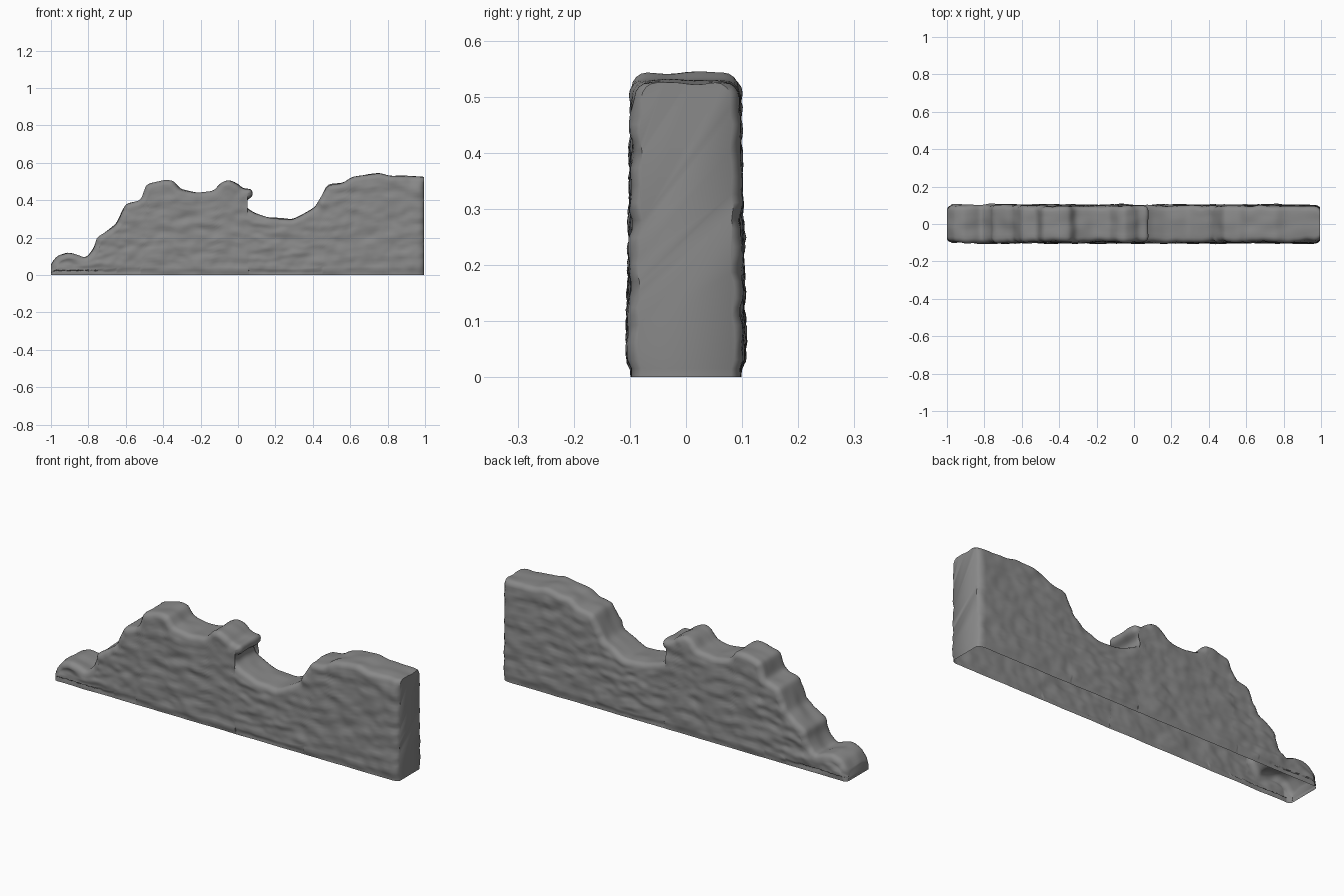
import bpy, bmesh, math
from mathutils import Vector, noise

default = bpy.data.objects.get("Cube")
if default:
    bpy.data.objects.remove(default, do_unlink=True)

# Broken top edge of the wall (x, z), walked from the low end to the tall end
CREST = [
    (-1, .05), (-.965, .1), (-.91, .12), (-.86, .11), (-.815, .09), (-.785, .12),
    (-.765, .155), (-.757, .2), (-.7, .235), (-.65, .27), (-.62, .335), (-.6, .38),
    (-.52, .4), (-.49, .485), (-.39, .51), (-.345, .505), (-.31, .455), (-.22, .44),
    (-.13, .45), (-.09, .495), (-.05, .51), (0, .485), (.025, .46), (.075, .46),
    (.08, .42), (.04, .4), (.04, .36), (.09, .33), (.17, .305), (.29, .295),
    (.34, .32), (.41, .36), (.45, .43), (.48, .48), (.56, .49), (.61, .525),
    (.76, .545), (.81, .53), (.995, .525)]
COLUMNS, ROWS, ARC, TOP = 240, 32, 4, 8
HALF, ROUND = .103, .028


def resample(points, count):
    """Even steps along a polyline, lightly smoothed."""
    pts = [Vector(p) for p in points]
    lengths = [(b - a).length for a, b in zip(pts, pts[1:])]
    step, out, seg, passed = sum(lengths) / count, [], 0, 0
    for i in range(count + 1):
        d = i * step
        while seg < len(lengths) - 1 and d > passed + lengths[seg]:
            passed += lengths[seg]
            seg += 1
        out.append(pts[seg].lerp(pts[seg + 1], min(1, (d - passed) / lengths[seg])))
    for _ in range(3):
        out = [out[0]] + [(a + b * 2 + c) / 4 for a, b, c in zip(out, out[1:], out[2:])] + [out[-1]]
    return out


def stone_relief(x, z, side):
    """Horizontally stretched lumps, like worn courses of stone."""
    lumps = noise.noise(Vector((x * 8, side * 9, z * 24)))
    chips = noise.noise(Vector((x * 20, side * 5, z * 38)))
    return .009 * lumps + .004 * chips


def section(crest, normal, foot_x, half):
    """One slice: up the front, over the rounded top, down the back."""
    shoulder = crest - normal * ROUND
    foot = Vector((foot_x, 0))
    front, back, top = [], [], []
    for side, line in ((-1, front), (1, back)):
        for r in range(ROWS + 1):
            p = foot.lerp(shoulder, r / ROWS)
            taper = half - .008 * p.y / .5 - (.006 if p.y < .025 else 0)
            y = taper + stone_relief(p.x, p.y, side) * min(1, .3 + p.y * 15)
            line.append(Vector((p.x, side * y, p.y)))
        edge = abs(line[-1].y)
        for k in range(1, ARC + 1):
            a = math.pi / 2 * k / ARC
            p = shoulder + normal * ROUND * math.sin(a)
            line.append(Vector((p.x, side * (edge - ROUND * (1 - math.cos(a))), p.y)))
    a, b = front[-1], back[-1]
    for k in range(1, TOP):
        p = a.lerp(b, k / TOP)
        lift = .009 * noise.noise(Vector((p.x * 9, p.y * 14, p.z * 9)))
        p += Vector((normal.x, 0, normal.y)) * lift * math.sin(math.pi * k / TOP)
        top.append(p)
    return front + top + back[::-1]


# Foot positions follow the crest, always moving toward the tall end
crest = resample(CREST, COLUMNS)
feet = [0]
for a, b in zip(crest, crest[1:]):
    feet.append(feet[-1] + max(b.x - a.x, .12 * (b - a).length))
span = crest[-1].x - crest[0].x
feet = [crest[0].x + span * f / feet[-1] for f in feet]

# Crest normals, averaged so that overhangs stay clean
normals = []
for i in range(len(crest)):
    d = crest[min(i + 4, COLUMNS)] - crest[max(i - 4, 0)]
    normals.append(Vector((-d.y, d.x)).normalized())
normals[0] = normals[-1] = Vector((0, 1))

# Wall skin, open underneath
bm = bmesh.new()
rings = []
for i, p in enumerate(crest):
    from_end = min(i, COLUMNS - i)
    half = HALF - (.016, .006, .002)[from_end] if from_end < 3 else HALF
    rings.append([bm.verts.new(v) for v in section(p, normals[i], feet[i], half)])
for a, b in zip(rings, rings[1:]):
    for j in range(len(a) - 1):
        bm.faces.new((a[j], b[j], b[j + 1], a[j + 1]))
bm.faces.new(rings[0])
bm.faces.new(rings[-1][::-1])
bmesh.ops.recalc_face_normals(bm, faces=bm.faces)
mesh = bpy.data.meshes.new("ruined_wall")
bm.to_mesh(mesh)
bm.free()
wall = bpy.data.objects.new("ruined_wall", mesh)
bpy.context.collection.objects.link(wall)

# Plain grey stone
stone = bpy.data.materials.new("grey_stone")
stone.use_nodes = True
grey = (.25, .25, .25, 1)
stone.diffuse_color = grey
bsdf = stone.node_tree.nodes["Principled BSDF"]
bsdf.inputs["Base Color"].default_value = grey
bsdf.inputs["Roughness"].default_value = .9
mesh.materials.append(stone)

bpy.ops.object.select_all(action="DESELECT")
wall.select_set(True)
bpy.context.view_layer.objects.active = wall
bpy.ops.object.shade_smooth_by_angle(angle=math.radians(50))
